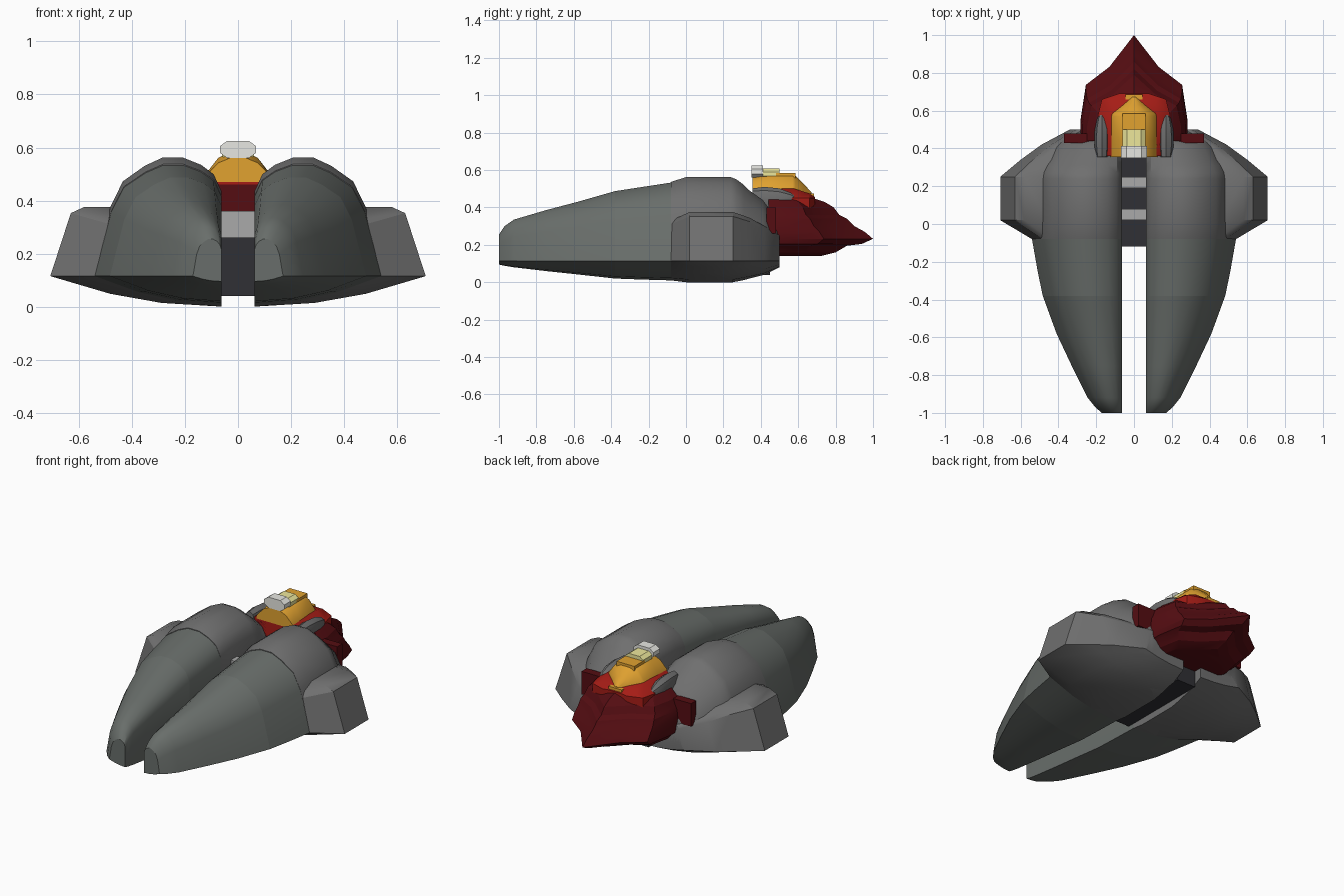
import bpy, math

if "Cube" in bpy.data.objects:
    bpy.data.objects.remove(bpy.data.objects["Cube"])

def material(name, rgb):
    m = bpy.data.materials.new(name)
    m.diffuse_color = (*rgb, 1)
    m.use_nodes = True
    m.node_tree.nodes["Principled BSDF"].inputs["Base Color"].default_value = m.diffuse_color
    return m

DARK_RED = material("dark_red", (0.09, 0.004, 0.006))
RED = material("red", (0.38, 0.012, 0.008))
GOLD = material("gold", (0.75, 0.36, 0.03))
CREAM = material("cream", (0.85, 0.8, 0.33))
WHITE = material("white", (0.8, 0.8, 0.76))
BLACK = material("black", (0.03, 0.03, 0.035))
SILVER = material("silver", (0.4, 0.4, 0.4))
NOSE = material("nose_grey", (0.14, 0.155, 0.145))
HULL = material("hull_grey", (0.16, 0.16, 0.16))

def loft(name, rings, mat=None, mirror=False, angle=30):
    n = len(rings[0])
    verts = [p for r in rings for p in r]
    faces = [(k*n + i, k*n + (i+1) % n, (k+1)*n + (i+1) % n, (k+1)*n + i)
             for k in range(len(rings) - 1) for i in range(n)]
    faces += [tuple(reversed(range(n))), tuple(range(len(verts) - n, len(verts)))]
    me = bpy.data.meshes.new(name)
    me.from_pydata(verts, [], faces)
    ob = bpy.data.objects.new(name, me)
    bpy.context.collection.objects.link(ob)
    bpy.context.view_layer.objects.active = ob
    ob.select_set(True)
    bpy.ops.object.mode_set(mode='EDIT')
    bpy.ops.mesh.select_all(action='SELECT')
    bpy.ops.mesh.normals_make_consistent(inside=False)
    bpy.ops.object.mode_set(mode='OBJECT')
    bpy.ops.object.shade_smooth_by_angle(angle=math.radians(angle))
    ob.select_set(False)
    if mat:
        me.materials.append(mat)
    if mirror:
        ob.modifiers.new("mirror", 'MIRROR')
    return ob

def box(name, x0, x1, y0, y1, z0, z1, mat, mirror=False):
    return loft(name, [[(x0, y, z0), (x1, y, z0), (x1, y, z1), (x0, y, z1)] for y in (y0, y1)], mat, mirror)

def barrel(name, hw, y0, y1, z0, z1, mat):
    # eight-sided block lying along y
    zc, hz = (z0 + z1) / 2, (z1 - z0) / 2
    prof = [(1, -.4), (1, .4), (.6, 1), (-.6, 1), (-1, .4), (-1, -.4), (-.6, -1), (.6, -1)]
    return loft(name, [[(hw*a, y, zc + hz*b) for a, b in prof] for y in (y0, y1)], mat)

# hull cross-section: dome above the seam, shallow keel below
GAP, SEAM = 0.063, 0.115
DOME = [(0, .72), (.06, .86), (.16, .94), (.3, 1), (.46, 1), (.6, .93), (.77, .8), (.87, .58), (1, 0)]
KEEL = [(.85, .25), (.65, .58), (.35, .88), (0, 1)]

def hull_ring(y, w, top, bot):
    s = min(SEAM, top)
    return ([(GAP + u*(w - GAP), y, s + v*(top - s)) for u, v in DOME] +
            [(GAP + u*(w - GAP), y, s + v*(bot - s)) for u, v in KEEL])

# twin hulls in three lengths
loft("hull_nose", [hull_ring(*r) for r in [
    (-1, .17, .255, .095), (-.97, .205, .30, .088), (-.92, .245, .335, .08),
    (-.75, .33, .385, .06), (-.58, .41, .43, .042), (-.38, .483, .487, .02)]], NOSE, True)
loft("hull_middle", [hull_ring(*r) for r in [
    (-.38, .483, .487, .02), (-.25, .51, .507, .015), (-.08, .54, .533, .01)]], NOSE, True)
loft("hull_rear", [hull_ring(*r) for r in [
    (-.08, .54, .537, .01), (0, .545, .562, 0), (.24, .545, .562, 0), (.27, .54, .55, .004),
    (.31, .52, .52, .012), (.34, .50, .49, .02), (.41, .46, .44, .038),
    (.44, .43, .40, .05), (.5, .33, .28, .08)]], HULL, True)

# side pods bulging from the rear hulls
def pod_ring(y, w, top, bot):
    top_w, shoulder_w = GAP + .8*(w - GAP), GAP + .88*(w - GAP)
    t = top - SEAM
    return [(GAP, y, bot), (GAP, y, .2), (.2, y, SEAM + .85*t), (top_w*.8, y, top), (top_w, y, top),
            (shoulder_w, y, SEAM + .91*t), (w, y, SEAM)] + \
           [(GAP + u*(w - GAP), y, SEAM + v*(bot - SEAM)) for u, v in KEEL[:3]]

loft("side_pod", [pod_ring(*r) for r in [
    (-.08, .54, .33, .01), (.02, .708, .376, 0), (.25, .708, .376, 0),
    (.34, .60, .345, .02), (.42, .49, .30, .04), (.5, .34, .25, .08)]], HULL, True)

# dark spine between the hulls with cross bars
box("spine", -.063, .063, -.12, .45, .04, .26, BLACK)
for i, y in enumerate((.02, .19)):
    box(f"cross_bar_{i}", -.063, .063, y, y + .06, .25, .36, SILVER)

# pointed tail, built as stacked plan outlines
PLAN = [(1, 0), (1, .2), (.9, .53), (.46, .70), (0, 1)]
def tail_ring(z, w, tip):
    side = [(w*u, .44 + v*(tip - .44), z) for u, v in PLAN]
    return side + [(-x, y, zz) for x, y, zz in reversed(side[:-1])]

loft("tail", [tail_ring(*r) for r in [
    (.14, .19, .72), (.16, .23, .80), (.195, .26, .86), (.205, .275, .94), (.232, .283, 1.0),
    (.27, .283, .955), (.30, .28, .90), (.34, .275, .86), (.36, .265, .82), (.40, .25, .79),
    (.43, .22, .74), (.45, .20, .68), (.47, .16, .67)]], DARK_RED, angle=20)
box("tail_shoulder", .18, .37, .43, .48, .26, .40, DARK_RED, True)
box("tail_root", -.12, .12, .36, .5, .25, .46, DARK_RED)

# red collar under the canopy
loft("collar", [[(-w, y, .38), (w, y, .38), (w, y, .45), (w*.65, y, t), (-w*.65, y, t), (-w, y, .45)]
                for y, w, t in [(.36, .17, .5), (.58, .19, .5), (.66, .17, .475), (.69, .08, .455)]], RED)

# gold canopy with pointed rear
ARCH = [(1, 0), (.95, .3), (.6, .8), (.25, 1), (-.25, 1), (-.6, .8), (-.95, .3), (-1, 0)]
loft("canopy", [[(w*a, y, .47 + b*(t - .47)) for a, b in ARCH] for y, w, t in [
    (.355, .125, .56), (.44, .125, .583), (.57, .125, .583), (.585, .12, .57), (.63, .06, .525), (.672, .01, .48)]], GOLD)
box("canopy_hatch", -.06, .06, .48, .585, .55, .585, GOLD)
box("canopy_tip", -.045, .045, .66, .685, .44, .475, GOLD)

# turret on the canopy
barrel("turret_front", .068, .35, .412, .56, .625, WHITE)
barrel("turret_rear", .06, .412, .50, .55, .607, CREAM)

# leaf-shaped side fairings
LEAF = [(math.cos(i*math.pi/4), math.sin(i*math.pi/4)) for i in range(8)]
loft("fairing", [[(.17 + s*.04*a, y, zc + s*.065*b) for a, b in LEAF] for y, s, zc in [
    (.355, .8, .45), (.42, 1, .445), (.5, .95, .44), (.56, .6, .44), (.59, .15, .445)]], HULL, True)
